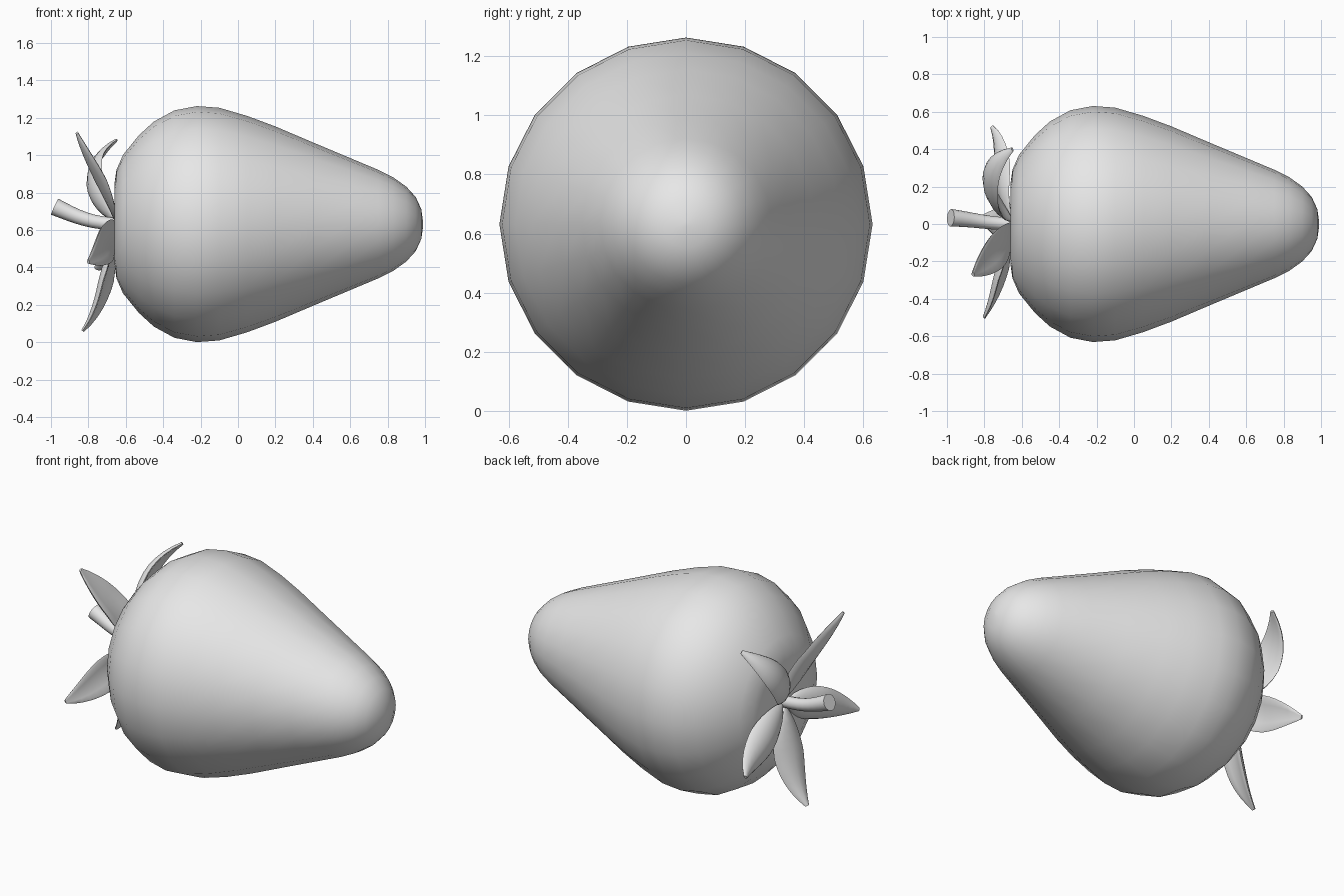
import bpy, bmesh, math
from mathutils import Vector, Matrix

if "Cube" in bpy.data.objects:
    bpy.data.objects.remove(bpy.data.objects["Cube"])

CZ = 0.632  # height of the fruit's axis

grey = bpy.data.materials.new("plain grey")
grey.diffuse_color = (0.8, 0.8, 0.8, 1)
grey.use_nodes = True
grey.node_tree.nodes["Principled BSDF"].inputs["Base Color"].default_value = grey.diffuse_color


def loft(name, rings, angle=60):
    """Bridge equal-sized closed rings of points and cap both ends."""
    bm = bmesh.new()
    loops = [[bm.verts.new(p) for p in ring] for ring in rings]
    n = len(loops[0])
    for a, b in zip(loops, loops[1:]):
        for i in range(n):
            j = (i + 1) % n
            bm.faces.new((a[i], a[j], b[j], b[i]))
    bm.faces.new(loops[0][::-1])
    bm.faces.new(loops[-1])
    bmesh.ops.recalc_face_normals(bm, faces=bm.faces)
    mesh = bpy.data.meshes.new(name)
    bm.to_mesh(mesh)
    bm.free()
    mesh.materials.append(grey)
    obj = bpy.data.objects.new(name, mesh)
    bpy.context.collection.objects.link(obj)
    bpy.ops.object.select_all(action='DESELECT')
    obj.select_set(True)
    bpy.context.view_layer.objects.active = obj
    bpy.ops.object.shade_smooth_by_angle(angle=math.radians(angle))
    return obj


def bezier(p, t):
    """Point on a cubic or lower curve by repeated interpolation."""
    while len(p) > 1:
        p = [a.lerp(b, t) for a, b in zip(p, p[1:])]
    return p[0]


# Fruit: twenty-sided profile turned about the x axis
profile = [(-0.645, 0.02), (-0.655, 0.12), (-0.66, 0.22), (-0.65, 0.29),
           (-0.615, 0.37), (-0.53, 0.475), (-0.45, 0.548), (-0.34, 0.608),
           (-0.22, 0.631), (-0.10, 0.622), (0.05, 0.578), (0.2, 0.522),
           (0.4, 0.437), (0.6, 0.353), (0.75, 0.29), (0.83, 0.25),
           (0.90, 0.20), (0.95, 0.145), (0.98, 0.08), (0.99, 0.01)]
loft("fruit_body", [[(x, r * math.sin(math.tau * i / 20),
                      CZ + r * math.cos(math.tau * i / 20)) for i in range(20)]
                    for x, r in profile])

# Stem: tapered tube bending upward
stem_path = [Vector((-0.62, 0, CZ)), Vector((-0.78, 0.0, CZ)),
             Vector((-0.86, 0.025, 0.67)), Vector((-0.98, 0.033, 0.725))]
rings = []
for k in range(9):
    t = k / 8
    c = bezier(stem_path, t)
    d = (bezier(stem_path, t + 0.01) - bezier(stem_path, t - 0.01)).normalized()
    side = d.cross(Vector((0, 0, 1))).normalized()
    up = side.cross(d)
    r = 0.034 + 0.013 * t ** 2
    rings.append([c + r * (math.cos(a) * side + math.sin(a) * up)
                  for a in (math.tau * i / 12 for i in range(12))])
loft("stem", rings)


def leaf(name, tip, bulge, droop, twist):
    """Pointed, cupped leaf from the crown to its tip."""
    tip = Vector(tip)
    out = Vector((0, tip.y, tip.z - CZ))
    reach = out.length
    out.normalize()
    path = [Vector((-0.655, 0, CZ)) + out * 0.03,
            Vector((bulge, 0, CZ)) + out * reach * 0.35,
            Vector((droop, 0, CZ)) + out * reach * 0.72, tip]
    rings = []
    for k in range(13):
        t = k / 12
        c = bezier(path, t)
        d = (bezier(path, t + 0.01) - bezier(path, t - 0.01)).normalized()
        side = Matrix.Rotation(twist * min(1, 2 * t), 3, d) @ out.cross(Vector((1, 0, 0)))
        up = side.cross(d).normalized()
        w = 0.012 + 0.09 * math.sin(math.pi * t ** 0.85) ** 0.9 if 0 < t < 1 else 0.012
        thick = 0.008 + 0.012 * math.sin(math.pi * t)
        ring = []
        for i in range(12):
            a = math.tau * i / 12
            u = math.cos(a)
            cup = 0.3 * w * (u * u - 0.4)
            ring.append(c + side * w * u + up * (thick * math.sin(a) + cup))
        rings.append(ring)
    loft(name, rings)


# Crown of five leaves
leaf("leaf_upper_front", (-0.86, -0.27, 1.12), -0.68, -0.80, 0.3)
leaf("leaf_upper_back", (-0.65, 0.40, 1.08), -0.80, -0.83, 0.3)
leaf("leaf_lower_front", (-0.80, -0.50, 0.43), -0.70, -0.72, 0.3)
leaf("leaf_bottom", (-0.83, 0.03, 0.06), -0.70, -0.70, 0.3)
leaf("leaf_lower_back", (-0.76, 0.52, 0.40), -0.74, -0.68, 0.3)
